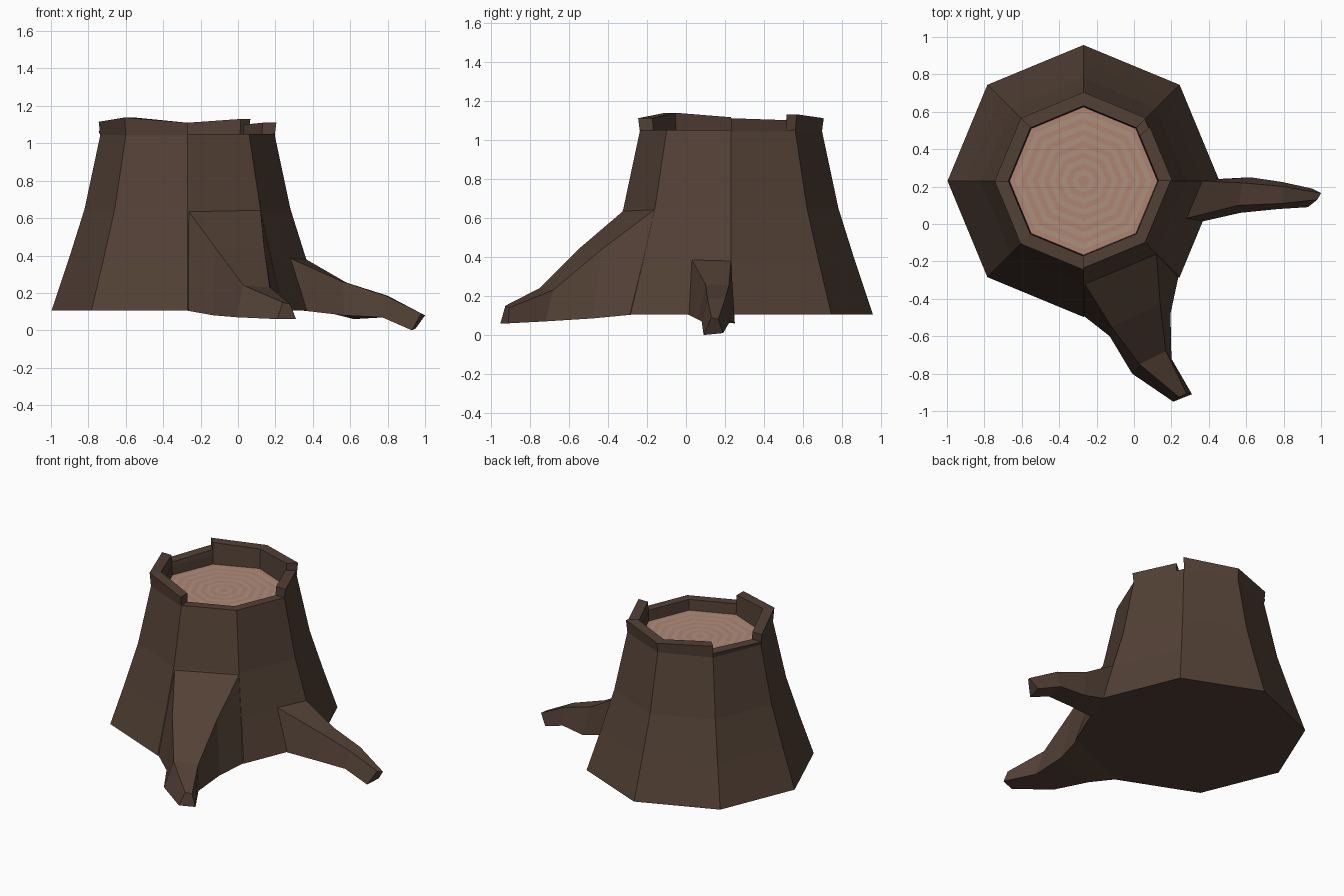
import bpy, bmesh
from math import cos, sin, radians

if "Cube" in bpy.data.objects:
    bpy.data.objects.remove(bpy.data.objects["Cube"])

CX, CY = -0.27, 0.23


def material(name, rgb):
    m = bpy.data.materials.new(name)
    m.diffuse_color = (*rgb, 1)
    m.use_nodes = True
    m.node_tree.nodes["Principled BSDF"].inputs["Base Color"].default_value = m.diffuse_color
    return m


bark = material("bark", (0.085, 0.052, 0.036))
wood_dark = material("wood_dark", (0.42, 0.235, 0.175))
wood_light = material("wood_light", (0.42, 0.28, 0.205))


def pt(deg, r, z):
    a = radians(deg)
    return (CX + r * cos(a), CY + r * sin(a), z)


def loft(bm, rings, cap_start=True, cap_end=True):
    """Skin a list of equal-length closed rings; returns faces band by band."""
    vs = [[bm.verts.new(p) for p in ring] for ring in rings]
    n = len(vs[0])
    bands = []
    for a, b in zip(vs, vs[1:]):
        bands.append([bm.faces.new((a[i], a[(i + 1) % n], b[(i + 1) % n], b[i]))
                      for i in range(n)])
    if cap_start:
        bm.faces.new(vs[0][::-1])
    if cap_end:
        bands.append([bm.faces.new(vs[-1])])
    return bands


def finish(name, bm, mats):
    bmesh.ops.recalc_face_normals(bm, faces=bm.faces)
    me = bpy.data.meshes.new(name)
    bm.to_mesh(me)
    bm.free()
    for m in mats:
        me.materials.append(m)
    ob = bpy.data.objects.new(name, me)
    bpy.context.collection.objects.link(ob)
    return ob


def octagon(r, z):
    return [pt(45 * i, r, z) for i in range(8)]


# Flared trunk with a shallow recess in the top
bm = bmesh.new()
profile = [(0.727, 0.105), (0.635, 0.38), (0.55, 0.65), (0.465, 1.05),
           (0.40, 1.05), (0.395, 0.97)]
loft(bm, [octagon(r, z) for r, z in profile])
finish("trunk", bm, [bark])

# Cut face with growth rings in two tones
bm = bmesh.new()
N = 13
bands = loft(bm, [octagon(0.396 * (1 - i / N), 0.977) for i in range(N)], cap_start=False)
for i, band in enumerate(bands):
    for f in band:
        f.material_index = i % 2
ob = finish("growth_rings", bm, [wood_dark, wood_light])
if ob.data.polygons[0].normal.z < 0:
    ob.data.flip_normals()


# Broken bark rim: runs of (angle, top height), with gaps between the runs
def rim(name, run):
    bm = bmesh.new()
    rings = []
    for deg, z in run:
        k = 1 if deg % 45 == 0 else cos(radians(22.5)) / cos(radians(deg % 45 - 22.5))
        ro = 0.475 * k
        rings.append([pt(deg, 0.466 * k, 1.04), pt(deg, ro, z),
                      pt(deg, 0.402 * k, z), pt(deg, 0.397 * k, 1.04)])
    loft(bm, rings)
    finish(name, bm, [bark])


rim("rim_back", [(45, 1.13), (90, 1.11), (135, 1.125)])
rim("rim_low", [(135, 1.075), (180, 1.065)])
rim("rim_left", [(180, 1.115), (225, 1.138), (270, 1.11)])
rim("rim_right", [(0, 1.11), (39, 1.10)])


# Roots: four-sided sections (top pair, bottom pair) from trunk to tip
def root(name, sections):
    bm = bmesh.new()
    loft(bm, sections)
    finish(name, bm, [bark])


root("front_root", [
    [(-.27, -.31, .645), (.12, -.15, .65), (.24, -.27, .105), (-.27, -.49, .105)],
    [(-.12, -.55, .44), (.14, -.43, .44), (.195, -.48, .085), (-.13, -.60, .08)],
    [(.03, -.75, .24), (.17, -.68, .23), (.20, -.72, .07), (-.01, -.80, .07)],
    [(.24, -.925, .15), (.28, -.905, .14), (.31, -.91, .06), (.21, -.95, .06)],
])
root("right_root", [
    [(.28, .03, .385), (.355, .23, .385), (.44, .24, .105), (.35, .01, .105)],
    [(.56, .10, .26), (.58, .22, .255), (.62, .25, .06), (.57, .06, .08)],
    [(.79, .11, .185), (.80, .20, .185), (.79, .225, .07), (.77, .08, .07)],
    [(.98, .13, .09), (1.0, .165, .08), (.95, .19, .01), (.93, .09, .0)],
])
